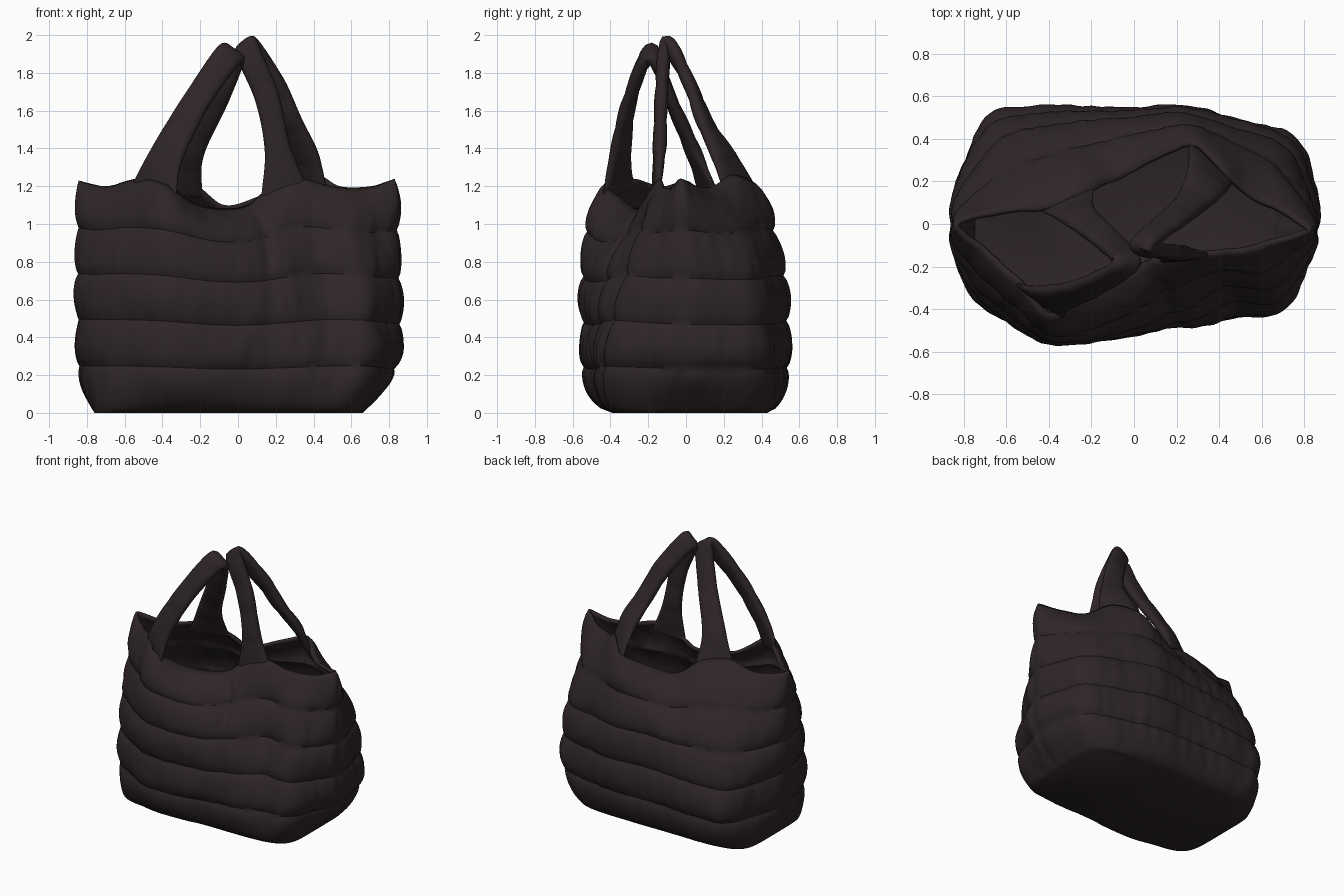
import bpy, math
from mathutils import Vector, noise

cube = bpy.data.objects.get("Cube")
if cube:
    bpy.data.objects.remove(cube, do_unlink=True)

BANDS = 5        # padded bands up the wall
ROWS = 10        # mesh rows in each band
COLS = 11        # mesh columns between two outline points

fabric = bpy.data.materials.new("dark_brown_fabric")
fabric.use_nodes = True
colour = (0.028, 0.019, 0.019, 1)
fabric.diffuse_color = colour
shader = fabric.node_tree.nodes["Principled BSDF"]
shader.inputs["Base Color"].default_value = colour
shader.inputs["Roughness"].default_value = 0.8

# Belly outline (x, y) and matching rim point (x, y, z), anticlockwise from the left end
OUTLINE = [
    (.85, -.03, .83, -.03, 1.24), (.82, .2, .7, .06, 1.2),
    (.74, .39, .54, .14, 1.2), (.5, .47, .42, .25, 1.26),
    (.25, .53, .29, .37, 1.21), (.05, .53, .12, .32, 1.15),
    (-.2, .53, -.07, .22, 1.1), (-.45, .53, -.23, .15, 1.21),
    (-.67, .51, -.42, .08, 1.24), (-.78, .3, -.62, .06, 1.19),
    (-.85, 0, -.85, 0, 1.23), (-.77, -.28, -.7, -.13, 1.2),
    (-.6, -.43, -.53, -.28, 1.24), (-.38, -.54, -.38, -.42, 1.21),
    (-.12, -.52, -.2, -.3, 1.1), (.1, -.48, .02, -.21, 1.09),
    (.28, -.47, .14, -.16, 1.17), (.48, -.46, .32, -.14, 1.24),
    (.69, -.42, .5, -.13, 1.2), (.79, -.2, .68, -.08, 1.19),
]


def spline(a, b, c, d, t):
    """Smooth curve from b to c."""
    return 0.5 * (2 * b + (c - a) * t + (2 * a - 5 * b + 4 * c - d) * t * t
                  + (3 * b - a - 3 * c + d) * t ** 3)


def outline_at(u):
    n, i = len(OUTLINE), int(u)
    pts = [Vector(OUTLINE[(i + k) % n]) for k in (-1, 0, 1, 2)]
    return spline(*pts, u - i)


def make_object(name, verts, faces):
    mesh = bpy.data.meshes.new(name)
    mesh.from_pydata(verts, [], faces)
    mesh.materials.append(fabric)
    ob = bpy.data.objects.new(name, mesh)
    bpy.context.collection.objects.link(ob)
    return ob


def smooth(ob, angle):
    bpy.ops.object.select_all(action='DESELECT')
    ob.select_set(True)
    bpy.context.view_layer.objects.active = ob
    bpy.ops.object.shade_smooth_by_angle(angle=math.radians(angle))


def bump(x, centre, width):
    return math.exp(-((x - centre) / width) ** 2)


def wall_point(u, v):
    """Point of the padded wall: u runs round the bag, v from floor to rim."""
    n = len(OUTLINE)
    x, y, rx, ry, rz = outline_at(u)
    ahead, behind = outline_at((u + .05) % n), outline_at((u - .05) % n)
    out = Vector((ahead[1] - behind[1], behind[0] - ahead[0], 0)).normalized()
    # the floor is a rounded rectangle
    a, b = x / 0.85, y / 0.52
    fit = (abs(a) ** 6 + abs(b) ** 6) ** (-1 / 6)
    bx, by = a * fit * 0.71 - 0.05, b * fit * 0.41 + 0.02
    # it swells to the belly, slowly at the ends
    swell_x = math.sin(math.pi / 2 * min(v / 0.3, 1))
    swell_y = math.sqrt(1 - (1 - min(v / 0.27, 1)) ** 2)
    # then leans to the rim: a late shelf at front right, an early slope at front left
    lean = v ** (3.8 + 3.5 * bump(u, 13.6, 1.2) - 2.5 * bump(u, 17.3, 1.4)
                 - bump(u, 8, 1.3))
    px = bx + (x - bx) * swell_x + (rx - x) * lean
    py = by + (y - by) * swell_y + (ry - y) * lean
    pz = v * 1.2 + (rz - 1.2) * v ** 4
    # padding between the stitched seams
    puff = abs(math.sin(math.pi * BANDS * v)) ** 0.6
    for seam in (0, n / 2, n):
        puff *= 1 - 0.6 * bump(u, seam, 0.14)
    pos = Vector((px, py, pz))
    crinkle = noise.noise(Vector((px * 16, py * 16, pz * 5)))
    soft = noise.noise(pos * 4)
    amount = (0.027 * puff + 0.008 * crinkle + 0.012 * soft) * swell_y
    # fold down the front panel
    amount -= 0.03 * bump(u, 15.5, 0.3) * bump(v, 0.7, 0.3)
    pos += out * amount
    pos.z += 0.014 * math.sin(px * 5 + py * 3) * math.sin(math.pi * v)
    return pos


# Padded body with floor
cols, rows = len(OUTLINE) * COLS, BANDS * ROWS
verts = [wall_point(c / COLS, r / rows) for r in range(rows + 1) for c in range(cols)]
faces = [tuple(reversed(range(cols)))]
for r in range(rows):
    for c in range(cols):
        d = (c + 1) % cols
        faces.append((r * cols + c, r * cols + d, (r + 1) * cols + d, (r + 1) * cols + c))
body = make_object("padded_body", verts, faces)
shell = body.modifiers.new("fabric_thickness", 'SOLIDIFY')
shell.thickness = 0.022
shell.offset = -1
smooth(body, 50)


def make_handle(name, path, across):
    """Padded strap; each path entry is x, y, z, width; across gives the
    width direction at the front foot, the crown and the back foot."""
    steps, sides = 12, 20
    knots = [Vector(p) for p in path]
    knots = [2 * knots[0] - knots[1]] + knots + [2 * knots[-1] - knots[-2]]
    line = [spline(*knots[i:i + 4], s / steps)
            for i in range(len(path) - 1) for s in range(steps)] + [knots[-2]]
    front, crown, back = (Vector(a).normalized() for a in across)
    last = len(line) - 1
    top = max(range(last + 1), key=lambda i: line[i].z)
    verts, faces, length = [], [], 0
    for i, p in enumerate(line):
        before, after = line[max(i - 1, 0)].xyz, line[min(i + 1, last)].xyz
        tangent = (after - before).normalized()
        length += (p.xyz - before).length
        if i <= top:
            side = front.lerp(crown, (i / top) ** 1.5)
        else:
            side = back.lerp(crown, ((last - i) / (last - top)) ** 1.5)
        side = (side - tangent * side.dot(tangent)).normalized()
        normal = tangent.cross(side)
        puff = 0.8 + 0.2 * abs(math.sin(math.pi * length / 0.2)) ** 0.5
        # the feet thin out where they are sewn to the rim
        puff *= min(1, 0.4 + 0.6 * min(i, last - i) / steps)
        for k in range(sides):
            a = 2 * math.pi * k / sides
            c, s = math.cos(a), math.sin(a)
            wide = math.copysign(abs(c) ** 0.6, c) * p.w / 2
            verts.append(p.xyz + side * wide + normal * s * 0.037 * puff)
    for i in range(last):
        for k in range(sides):
            m = (k + 1) % sides
            faces.append((i * sides + k, i * sides + m,
                          (i + 1) * sides + m, (i + 1) * sides + k))
    faces.append(tuple(reversed(range(sides))))
    faces.append(tuple(range(last * sides, (last + 1) * sides)))
    smooth(make_object(name, verts, faces), 50)


# Each strap joins the front wall to the back wall at its own end of the bag
make_handle("right_handle", [
    (-.45, -.36, 1.16, .3), (-.38, -.35, 1.36, .2), (-.22, -.3, 1.65, .15),
    (-.04, -.19, 1.9, .15), (-.11, -.09, 1.68, .14), (-.26, .04, 1.38, .17),
    (-.32, .12, 1.16, .28)],
    [(.85, -.55, 0), (.8, 0, -.6), (.9, .35, 0)])
make_handle("left_handle", [
    (.25, -.16, 1.15, .26), (.21, -.14, 1.4, .14), (.15, -.13, 1.68, .13),
    (.04, -.1, 1.94, .14), (.18, .02, 1.74, .14), (.27, .1, 1.54, .15),
    (.34, .2, 1.36, .21), (.37, .3, 1.15, .28)],
    [(.9, .1, 0), (.7, 0, .7), (.75, -.65, 0)])
